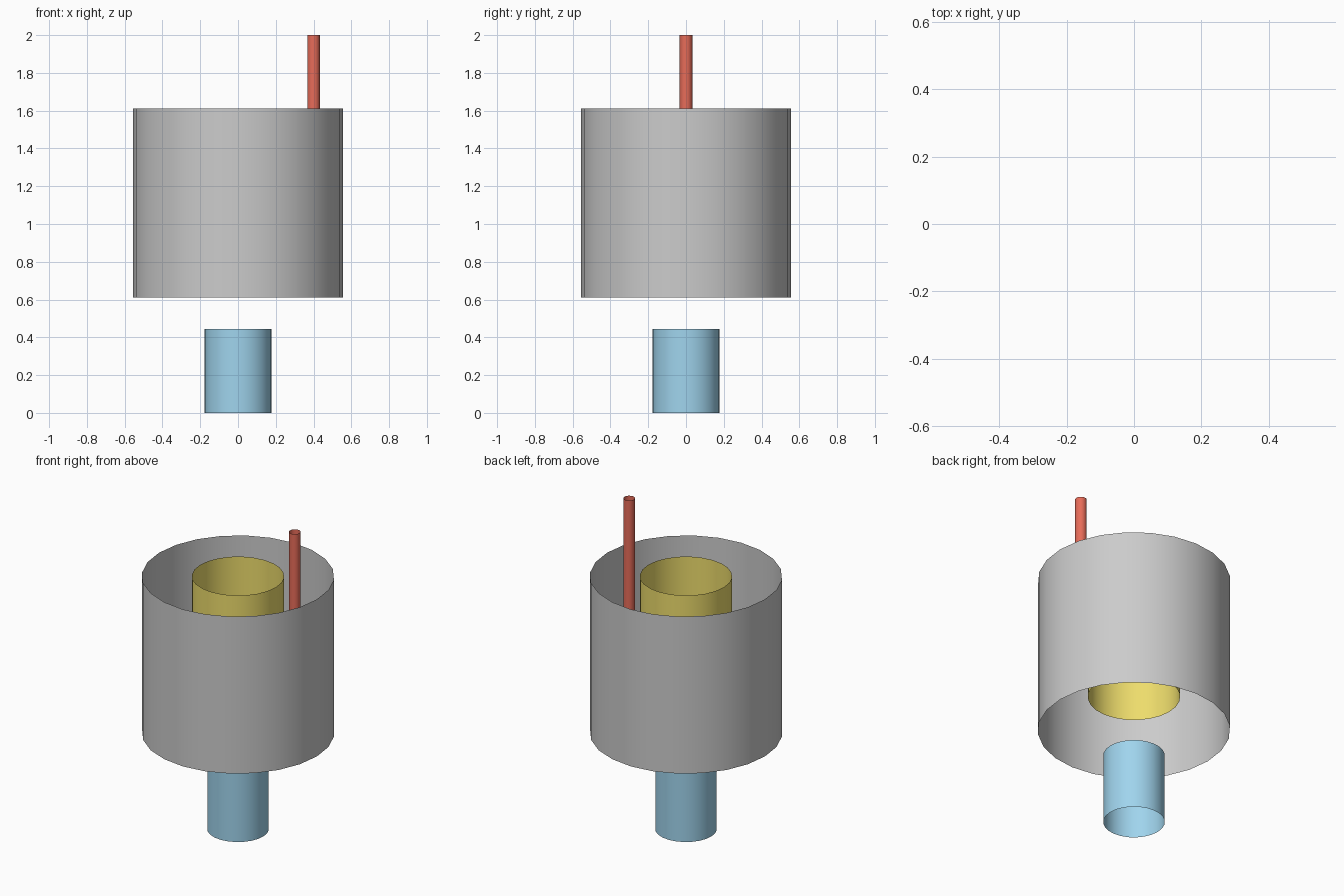
import bpy

if "Cube" in bpy.data.objects:
    bpy.data.objects.remove(bpy.data.objects["Cube"])

U = 2 / 9  # the model is 9 design units tall


def open_tube(name, radius, bottom, top, sides, x=0.0, color=None):
    """Uncapped thin-walled cylinder; sizes in design units."""
    bpy.ops.mesh.primitive_cylinder_add(
        vertices=sides, radius=radius * U, depth=(top - bottom) * U,
        end_fill_type='NOTHING', location=(x * U, 0, (bottom + top) / 2 * U))
    obj = bpy.context.object
    obj.name = name
    bpy.ops.object.shade_smooth_by_angle()
    if color:
        mat = bpy.data.materials.new(name + "_color")
        mat.diffuse_color = (*color, 1)
        mat.use_nodes = True
        mat.node_tree.nodes["Principled BSDF"].inputs["Base Color"].default_value = mat.diffuse_color
        obj.data.materials.append(mat)
    return obj


# Large outer shell
open_tube("outer_shell", 2.5, 2.75, 7.25, 24)
# Inner sleeve, flush with the top of the shell
open_tube("inner_sleeve", 1.2, 3.75, 7.25, 24, color=(0.85, 0.72, 0.15))
# Lower stub pipe
open_tube("lower_pipe", 0.8, 0.0, 2.0, 24, color=(0.35, 0.66, 0.85))
# Thin rod rising between sleeve and shell
open_tube("side_rod", 0.15, 5.0, 9.0, 24, x=1.8, color=(0.8, 0.15, 0.1))
